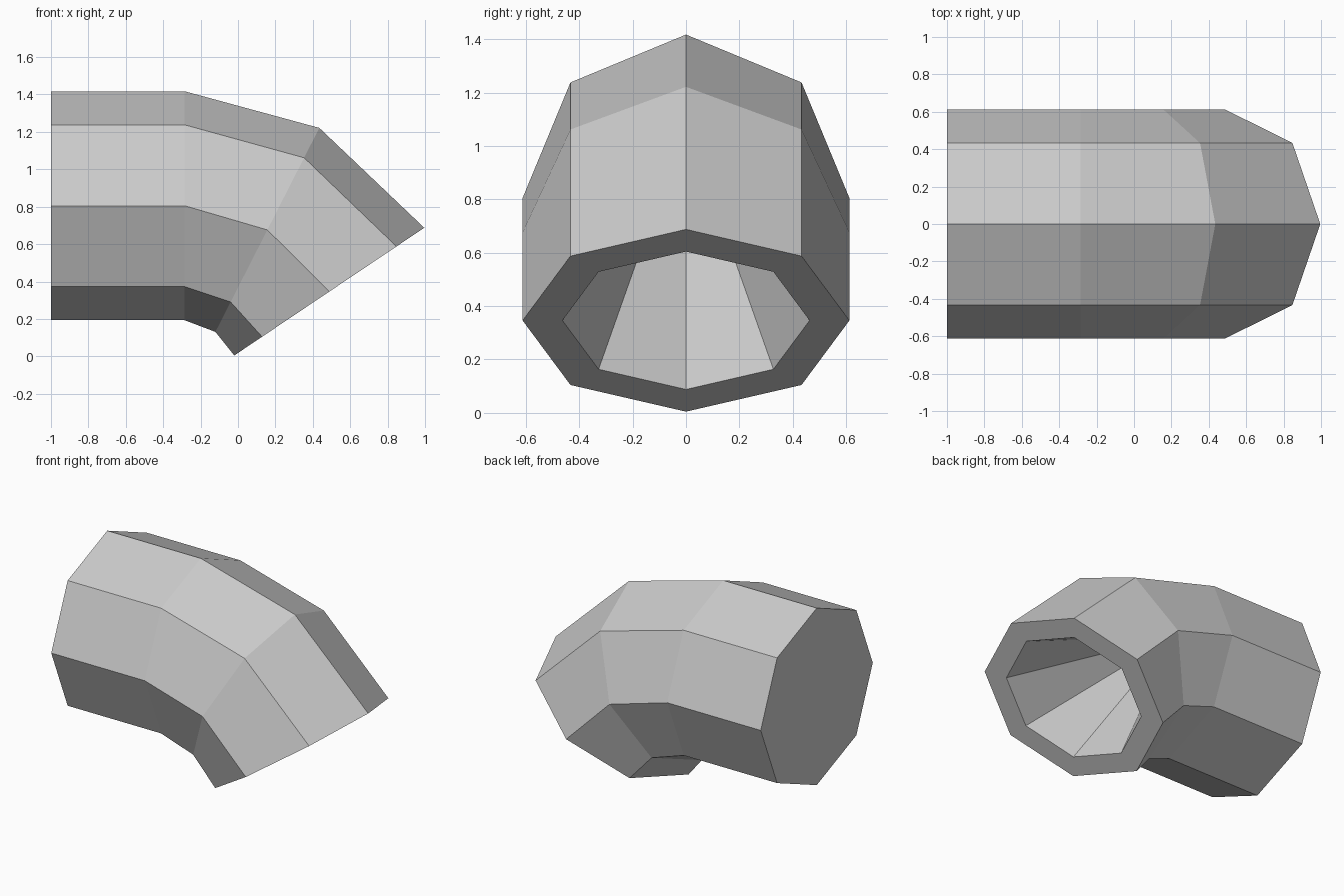
import bpy, bmesh, math
from mathutils import Vector

cube = bpy.data.objects.get("Cube")
if cube:
    bpy.data.objects.remove(cube, do_unlink=True)

SIDES = 8
RADIUS = 0.612
BORE = 0.463

# Plain grey material
grey = bpy.data.materials.new("plain grey")
grey.use_nodes = True
colour = (0.6, 0.6, 0.6, 1)
grey.diffuse_color = colour
grey.node_tree.nodes["Principled BSDF"].inputs["Base Color"].default_value = colour

bm = bmesh.new()


def ring(x, z, tilt, radius):
    """Octagon around (x, z), leaning from vertical towards +x by tilt degrees."""
    t = math.radians(tilt)
    up = Vector((math.sin(t), 0, math.cos(t)))
    side = Vector((0, 1, 0))
    verts = []
    for i in range(SIDES):
        a = math.tau * i / SIDES
        verts.append(bm.verts.new(Vector((x, 0, z)) + radius * (math.cos(a) * up + math.sin(a) * side)))
    return verts


def bridge(a, b):
    for i in range(SIDES):
        j = (i + 1) % SIDES
        bm.faces.new((a[i], a[j], b[j], b[i]))


# Outer wall: straight run followed by two bends
mouth = (0.488, 0.346, 56.1)
stations = [(-1, 0.805, 0), (-0.285, 0.805, 0), (0.157, 0.676, 27), mouth]
rings = [ring(*s, RADIUS) for s in stations]
for a, b in zip(rings, rings[1:]):
    bridge(a, b)

# Closed flat end
bm.faces.new(rings[0])

# Rim of the mouth and tapering hollow
rim = ring(*mouth, BORE)
bridge(rings[-1], rim)
tip = bm.verts.new((-0.33, 0, 1.09))
for i in range(SIDES):
    bm.faces.new((rim[i], rim[(i + 1) % SIDES], tip))

bmesh.ops.recalc_face_normals(bm, faces=bm.faces[:])
mesh = bpy.data.meshes.new("bent_pipe")
bm.to_mesh(mesh)
bm.free()
mesh.materials.append(grey)
pipe = bpy.data.objects.new("bent_pipe", mesh)
bpy.context.collection.objects.link(pipe)
